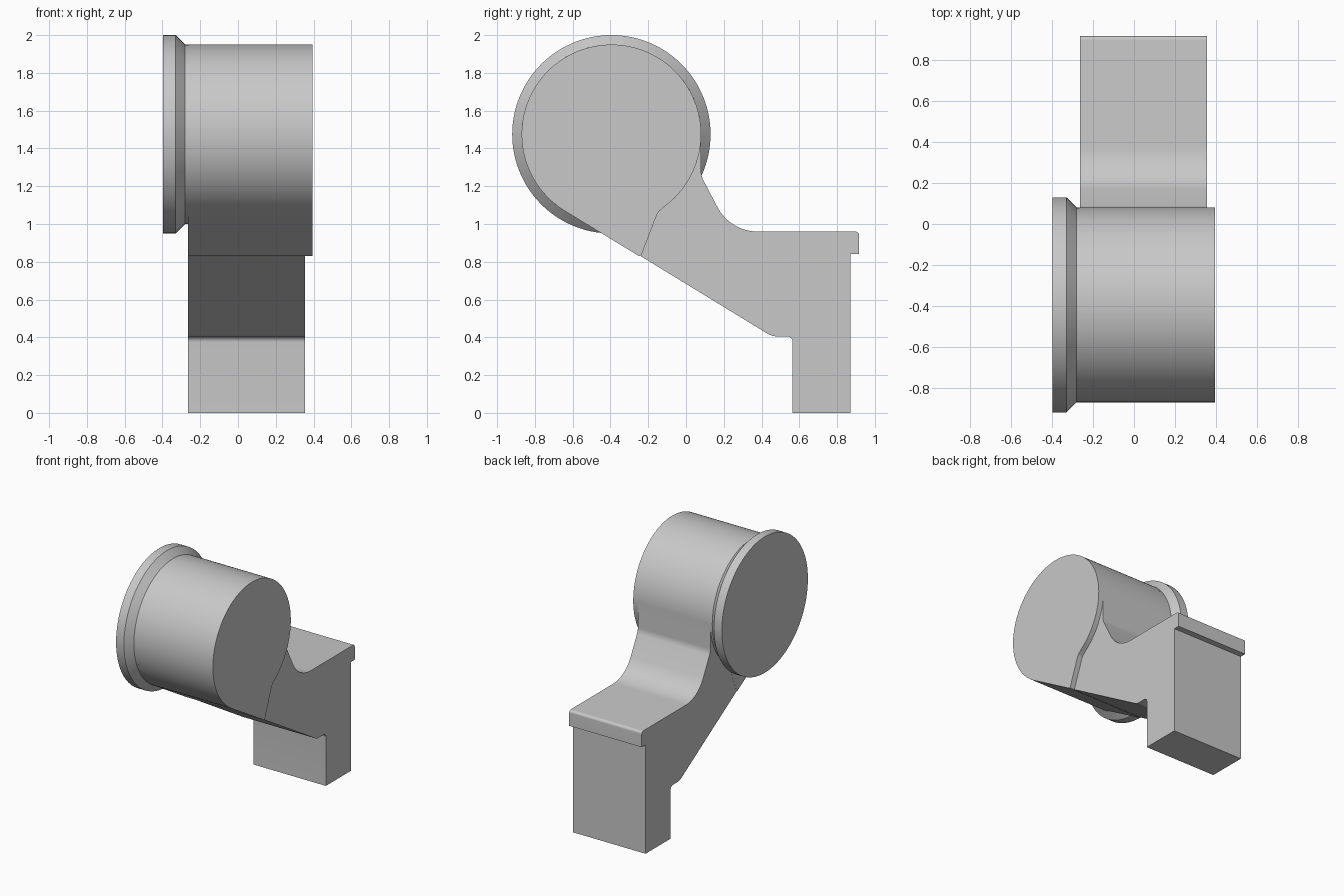
import bpy, bmesh
from math import sin, cos, tan, radians
from mathutils import Vector

cube = bpy.data.objects.get("Cube")
if cube:
    bpy.data.objects.remove(cube)

grey = bpy.data.materials.new("plain_grey")
grey.use_nodes = True
colour = (0.58, 0.58, 0.58, 1)
grey.diffuse_color = colour
grey.node_tree.nodes["Principled BSDF"].inputs["Base Color"].default_value = colour

CENTRE = Vector((-0.395, 1.475))
RADIUS = 0.475


def on_circle(angle, r=RADIUS):
    a = radians(angle)
    return CENTRE + r * Vector((cos(a), sin(a)))


def rounded(corners, steps=10):
    """Turn (y, z, fillet radius) corners into a rounded outline."""
    out = []
    for i, (y, z, r) in enumerate(corners):
        p = Vector((y, z))
        if r == 0:
            out.append(p)
            continue
        a = (Vector(corners[i - 1][:2]) - p).normalized()
        b = (Vector(corners[(i + 1) % len(corners)][:2]) - p).normalized()
        half = a.angle(b) / 2
        mid = p + (a + b).normalized() * r / sin(half)
        start, end = p + a * r / tan(half), p + b * r / tan(half)
        sweep = (start - mid).angle_signed(end - mid)
        for k in range(steps + 1):
            t = -sweep * k / steps
            d = start - mid
            out.append(mid + Vector((d.x * cos(t) - d.y * sin(t),
                                     d.x * sin(t) + d.y * cos(t))))
    return out


def loft(name, sections):
    """Join matching outlines, given as (x, points), and cap both ends."""
    bm = bmesh.new()
    rings = [[bm.verts.new((x, p.x, p.y)) for p in pts] for x, pts in sections]
    n = len(rings[0])
    for lo, hi in zip(rings, rings[1:]):
        for i in range(n):
            j = (i + 1) % n
            bm.faces.new((lo[i], lo[j], hi[j], hi[i]))
    bm.faces.new(rings[0])
    bm.faces.new(rings[-1])
    bmesh.ops.recalc_face_normals(bm, faces=bm.faces)
    mesh = bpy.data.meshes.new(name)
    bm.to_mesh(mesh)
    bm.free()
    mesh.materials.append(grey)
    ob = bpy.data.objects.new(name, mesh)
    bpy.context.collection.objects.link(ob)
    bpy.ops.object.select_all(action="DESELECT")
    ob.select_set(True)
    bpy.context.view_layer.objects.active = ob
    bpy.ops.object.shade_smooth_by_angle(angle=radians(25))
    return ob


# Drum: round body with a tangent tail reaching down to the bracket
arc_steps = 96
drum = [(*on_circle(238.5 + (-54 - 238.5) * k / arc_steps), 0) for k in range(arc_steps + 1)]
drum += [(-0.15, 1.06, 0.05), (-0.24, 0.825, 0.012)]
drum = rounded(drum)
loft("drum", [(-0.265, drum), (0.395, drum)])

# End flange: round disc with a chamfer down to the drum
flange = [(-0.397, 0.525), (-0.33, 0.525), (-0.28, RADIUS), (-0.26, RADIUS)]
loft("end_flange", [(x, [on_circle(a * 3, r) for a in range(120)]) for x, r in flange])

# Bracket: sloping arm, lipped shelf and foot in one profile
bracket = rounded([
    (0.08, 1.47, 0), (0.08, 1.255, 0.1), (0.234, 0.96, 0.24),
    (0.917, 0.96, 0.02), (0.917, 0.84, 0), (0.87, 0.84, 0),
    (0.87, 0, 0), (0.565, 0, 0), (0.565, 0.405, 0.03),
    (0.455, 0.405, 0.1), (-0.237, 0.828, 0), (-0.25, 1.2, 0)])
loft("bracket", [(-0.264, bracket), (0.355, bracket)])
